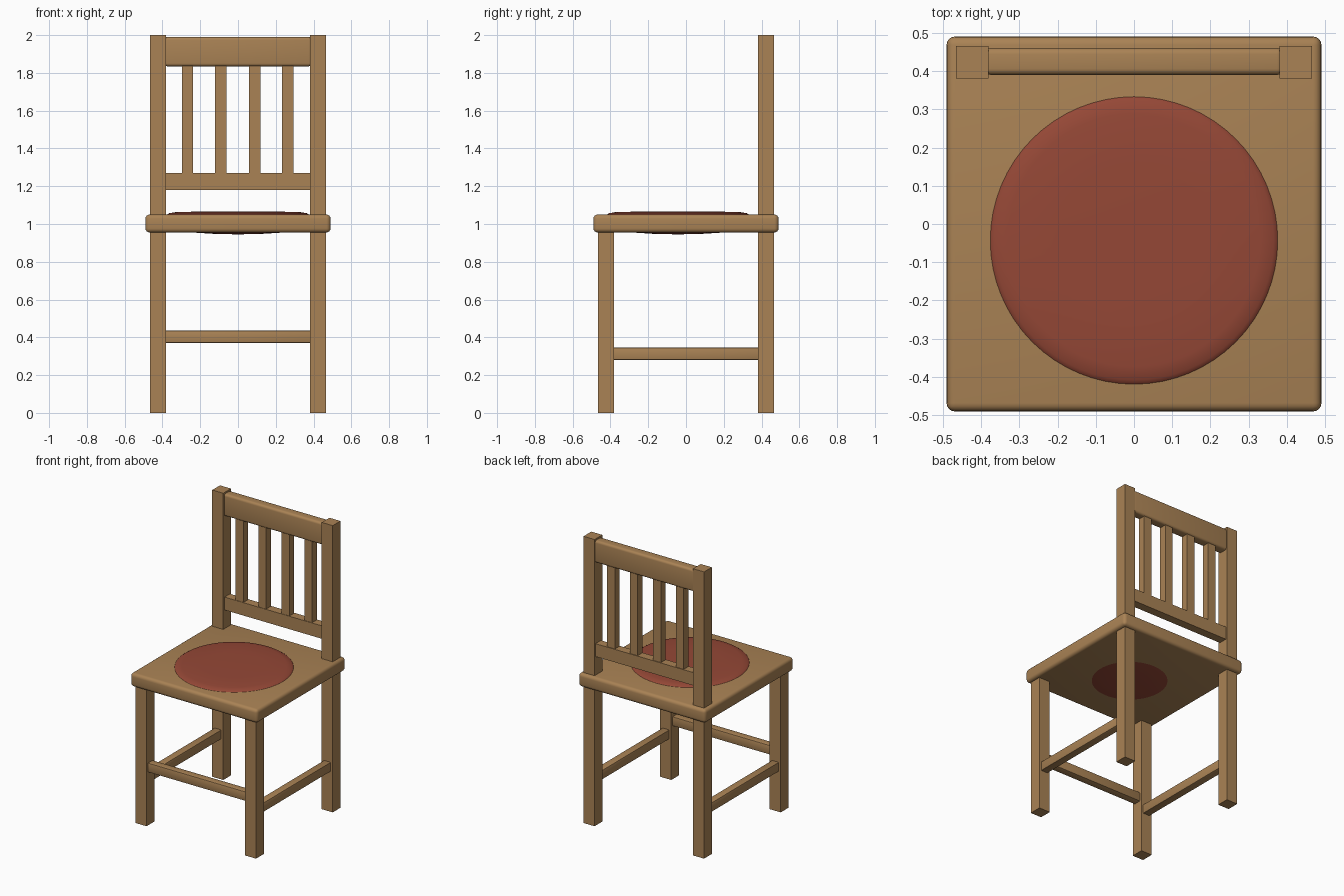
import bpy, bmesh, math

if "Cube" in bpy.data.objects:
    bpy.data.objects.remove(bpy.data.objects["Cube"])


def material(name, rgb):
    m = bpy.data.materials.new(name)
    m.diffuse_color = (*rgb, 1)
    m.use_nodes = True
    m.node_tree.nodes["Principled BSDF"].inputs["Base Color"].default_value = m.diffuse_color
    return m


wood = material("warm wood", (0.40, 0.225, 0.09))
red = material("cushion red", (0.30, 0.064, 0.037))


def finish(bm, name, mat):
    bmesh.ops.recalc_face_normals(bm, faces=bm.faces)
    mesh = bpy.data.meshes.new(name)
    bm.to_mesh(mesh)
    bm.free()
    mesh.materials.append(mat)
    ob = bpy.data.objects.new(name, mesh)
    bpy.context.collection.objects.link(ob)
    return ob


def smooth(ob, angle):
    bpy.ops.object.select_all(action='DESELECT')
    ob.select_set(True)
    bpy.context.view_layer.objects.active = ob
    bpy.ops.object.shade_smooth_by_angle(angle=math.radians(angle))


def box(name, x, y, z, bevel=0, segments=3):
    """Box spanning the (min, max) pairs, with optional rounded edges."""
    bm = bmesh.new()
    bmesh.ops.create_cube(bm, size=1)
    for v in bm.verts:
        v.co = [lo + (c + 0.5) * (hi - lo) for c, (lo, hi) in zip(v.co, (x, y, z))]
    if bevel:
        bmesh.ops.bevel(bm, geom=bm.edges[:], offset=bevel, segments=segments,
                        profile=0.5, affect='EDGES')
    ob = finish(bm, name, wood)
    if bevel:
        smooth(ob, 40)
    return ob


IN, OUT = 0.38, 0.465      # inner and outer faces of the legs
MID = (IN + OUT) / 2

# Legs, back posts and side stretchers, mirrored left and right
for side, s in (("left", -1), ("right", 1)):
    xs = tuple(sorted((s * IN, s * OUT)))
    box(f"front_leg_{side}", xs, (-OUT, -IN), (0, 0.97))
    box(f"back_post_{side}", xs, (IN, OUT), (0, 2.0))
    box(f"side_stretcher_{side}", (s * MID - 0.027, s * MID + 0.027),
        (-IN - 0.01, IN + 0.01), (0.28, 0.345), 0.006, 2)

# Front stretcher
box("front_stretcher", (-IN - 0.01, IN + 0.01), (-MID - 0.027, -MID + 0.027),
    (0.37, 0.435), 0.006, 2)

# Seat board
box("seat", (-0.49, 0.49), (-0.49, 0.49), (0.955, 1.05), 0.022, 4)

# Back rest rails and slats
box("top_rail", (-IN - 0.01, IN + 0.01), (0.39, 0.46), (1.835, 1.99), 0.016, 4)
box("lower_rail", (-IN - 0.01, IN + 0.01), (0.395, 0.455), (1.18, 1.27))
for i, x in enumerate((-0.267, -0.092, 0.088, 0.263)):
    box(f"back_slat_{i + 1}", (x - 0.03, x + 0.03), (0.398, 0.45), (1.26, 1.85))

# Round cushion set into the seat, turned from a profile
profile = [(0, 0.945), (0.13, 0.948), (0.24, 0.955), (0.33, 0.972), (0.376, 1.0),
           (0.386, 1.025), (0.382, 1.046), (0.365, 1.057), (0.33, 1.063),
           (0.2, 1.066), (0, 1.067)]
bm = bmesh.new()
verts = [bm.verts.new((r, 0, z)) for r, z in profile]
edges = [bm.edges.new(p) for p in zip(verts, verts[1:])]
bmesh.ops.spin(bm, geom=verts + edges, cent=(0, 0, 0), axis=(0, 0, 1),
               angle=2 * math.pi, steps=64)
bmesh.ops.remove_doubles(bm, verts=bm.verts[:], dist=0.0005)
bmesh.ops.translate(bm, verts=bm.verts[:], vec=(0, -0.043, 0))
smooth(finish(bm, "seat_cushion", red), 60)
